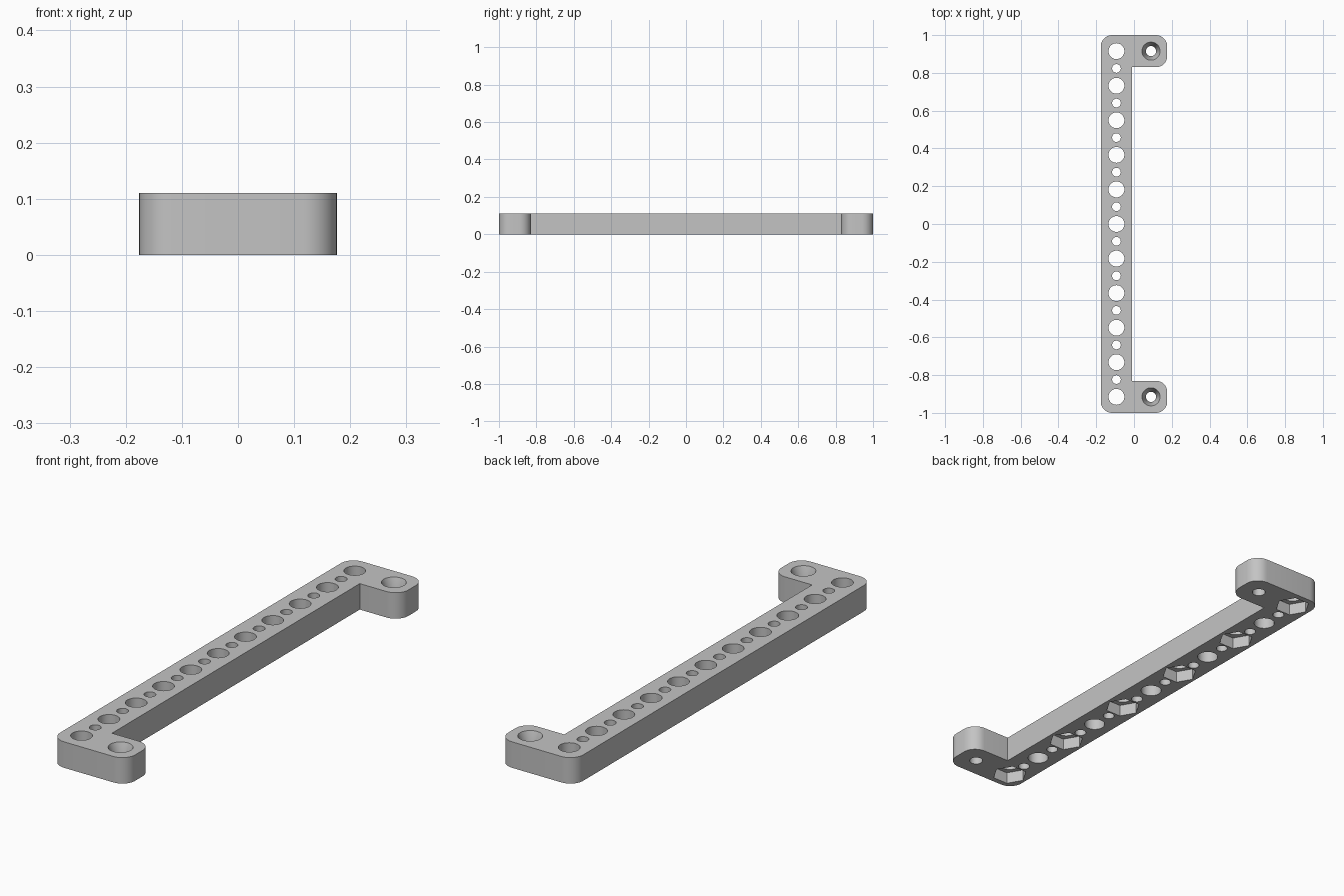
import bpy, bmesh
from math import sin, cos, pi, radians

cube = bpy.data.objects.get("Cube")
if cube:
    bpy.data.objects.remove(cube, do_unlink=True)

HEIGHT = 0.11
HALF_X, HALF_Y = 0.176, 1.0
BAR_EDGE, TAB_EDGE = -0.01, 0.83
CORNER = 0.06
ROW_X, TAB_X, END_Y, PITCH = -0.093, 0.09, 0.915, 0.183

grey = bpy.data.materials.new("plain grey")
grey.use_nodes = True
colour = (0.55, 0.55, 0.55, 1)
grey.diffuse_color = colour
grey.node_tree.nodes["Principled BSDF"].inputs["Base Color"].default_value = colour


def make_object(name, bm):
    bmesh.ops.recalc_face_normals(bm, faces=bm.faces)
    mesh = bpy.data.meshes.new(name)
    bm.to_mesh(mesh)
    bm.free()
    mesh.materials.append(grey)
    obj = bpy.data.objects.new(name, mesh)
    bpy.context.collection.objects.link(obj)
    return obj


def add_turned(bm, x, y, profile, sides=40):
    """Closed turned solid from (radius, height) pairs."""
    rings = [[bm.verts.new((x + r * cos(2 * pi * i / sides), y + r * sin(2 * pi * i / sides), z))
              for i in range(sides)] for r, z in profile]
    for low, high in zip(rings, rings[1:]):
        for i in range(sides):
            j = (i + 1) % sides
            bm.faces.new((low[i], low[j], high[j], high[i]))
    bm.faces.new(rings[0][::-1])
    bm.faces.new(rings[-1])


def corner(cx, cy, start, steps=10):
    """Quarter circle of outline points around a corner centre."""
    return [(cx + CORNER * cos(start + pi / 2 * i / steps),
             cy + CORNER * sin(start + pi / 2 * i / steps)) for i in range(steps + 1)]


# Bracket outline: long bar with a rounded tab at each end
ix, iy = HALF_X - CORNER, HALF_Y - CORNER
outline = corner(-ix, -iy, pi) + corner(ix, -iy, 1.5 * pi)
outline += corner(ix, -TAB_EDGE - CORNER, 0) + [(BAR_EDGE, -TAB_EDGE), (BAR_EDGE, TAB_EDGE)]
outline += corner(ix, TAB_EDGE + CORNER, 1.5 * pi) + corner(ix, iy, 0) + corner(-ix, iy, pi / 2)
bm = bmesh.new()
base = bm.faces.new([bm.verts.new((x, y, 0)) for x, y in outline])
top = bmesh.ops.extrude_face_region(bm, geom=[base])["geom"]
bmesh.ops.translate(bm, vec=(0, 0, HEIGHT), verts=[v for v in top if isinstance(v, bmesh.types.BMVert)])
bracket = make_object("mounting_bracket", bm)

# Row of alternating large and small holes
bm = bmesh.new()
for i in range(21):
    r = 0.023 if i % 2 else 0.042
    add_turned(bm, ROW_X, -END_Y + i * PITCH / 2, [(r, -0.02), (r, HEIGHT + 0.02)])
# Countersunk screw holes in the tabs
for side in (-1, 1):
    add_turned(bm, TAB_X, side * END_Y,
               [(0.027, -0.02), (0.027, 0.05), (0.048, HEIGHT), (0.048, HEIGHT + 0.02)])
holes = make_object("hole_cutter", bm)

# Hexagonal nut pockets under every other large hole
bm = bmesh.new()
for i in range(6):
    add_turned(bm, ROW_X, -END_Y + i * PITCH * 2, [(0.071, -0.02), (0.071, 0.05)], sides=6)
pockets = make_object("nut_pocket_cutter", bm)

bpy.context.view_layer.objects.active = bracket
bracket.select_set(True)
for cutter in (holes, pockets):
    cutter.hide_render = True
    cut = bracket.modifiers.new("cut", "BOOLEAN")
    cut.operation, cut.solver, cut.object = "DIFFERENCE", "EXACT", cutter
    bpy.ops.object.modifier_apply(modifier=cut.name)
    bpy.data.objects.remove(cutter, do_unlink=True)

bpy.ops.object.shade_smooth_by_angle(angle=radians(20))
